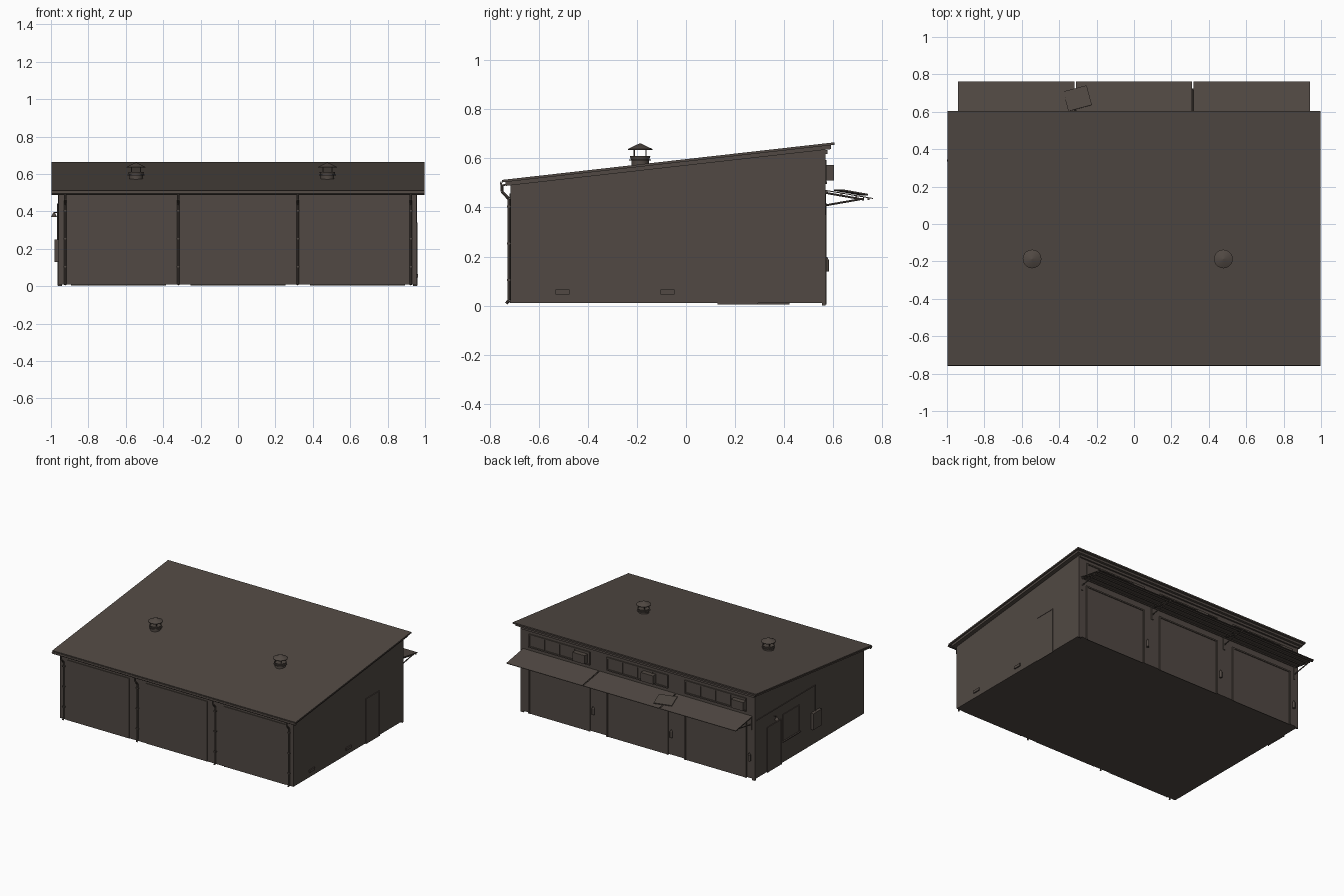
import bpy, bmesh, math
from mathutils import Matrix, Vector

if "Cube" in bpy.data.objects:
    bpy.data.objects.remove(bpy.data.objects["Cube"])

brown = bpy.data.materials.new("dark_brown")
brown.diffuse_color = (0.082, 0.066, 0.056, 1)
brown.use_nodes = True
brown.node_tree.nodes["Principled BSDF"].inputs["Base Color"].default_value = brown.diffuse_color


def finish(name, bm, smooth=False):
    bmesh.ops.recalc_face_normals(bm, faces=bm.faces)
    me = bpy.data.meshes.new(name)
    bm.to_mesh(me)
    bm.free()
    me.materials.append(brown)
    ob = bpy.data.objects.new(name, me)
    bpy.context.collection.objects.link(ob)
    if smooth:
        bpy.ops.object.select_all(action='DESELECT')
        ob.select_set(True)
        bpy.context.view_layer.objects.active = ob
        bpy.ops.object.shade_smooth_by_angle(angle=math.radians(40))
    return ob


def add_box(bm, x0, x1, y0, y1, z0, z1):
    m = Matrix.Translation(((x0 + x1) / 2, (y0 + y1) / 2, (z0 + z1) / 2)) @ \
        Matrix.Diagonal((abs(x1 - x0), abs(y1 - y0), abs(z1 - z0), 1))
    bmesh.ops.create_cube(bm, size=1, matrix=m)


def boxes(name, *items):
    bm = bmesh.new()
    for b in items:
        add_box(bm, *b)
    return finish(name, bm)


def prism(name, profile, x0, x1):
    """Extrude a (y, z) profile along x."""
    bm = bmesh.new()
    f = bm.faces.new([bm.verts.new((x0, y, z)) for y, z in profile])
    r = bmesh.ops.extrude_face_region(bm, geom=[f])
    vs = [v for v in r["geom"] if isinstance(v, bmesh.types.BMVert)]
    bmesh.ops.translate(bm, verts=vs, vec=(x1 - x0, 0, 0))
    return finish(name, bm)


def add_rod(bm, a, b, r, seg=8):
    a, b = Vector(a), Vector(b)
    d = b - a
    m = Matrix.Translation((a + b) / 2) @ d.to_track_quat('Z', 'Y').to_matrix().to_4x4()
    bmesh.ops.create_cone(bm, cap_ends=True, segments=seg, radius1=r, radius2=r,
                          depth=d.length, matrix=m)


def add_cone(bm, x, y, z0, z1, r1, r2, seg=20):
    bmesh.ops.create_cone(bm, cap_ends=True, segments=seg, radius1=r1, radius2=r2,
                          depth=z1 - z0, matrix=Matrix.Translation((x, y, (z0 + z1) / 2)))


L, R, F, B = -0.96, 0.955, -0.715, 0.565   # wall planes


def roof_z(y):
    return 0.512 + 0.113 * (y + 0.75)


def slab(name, y0, y1, drop0, drop1, x):
    prism(name, [(y0, roof_z(y0) - drop0), (y1, roof_z(y1) - drop0),
                 (y1, roof_z(y1) - drop1), (y0, roof_z(y0) - drop1)], -x, x)


# Walls and mono-pitch roof
prism("walls", [(F, 0.01), (B, 0.01), (B, roof_z(B) - 0.02), (F, roof_z(F) - 0.02)], L, R)
slab("roof_sheet", -0.75, 0.605, 0, 0.010, 0.997)
slab("roof_deck", -0.735, 0.59, 0.009, 0.026, 0.985)
boxes("eave_beam", (L, R, B, B + 0.012, 0.618, 0.634))
boxes("corner_posts", (R - 0.02, R + 0.003, B - 0.01, B + 0.003, 0, 0.625),
      (L - 0.003, L + 0.02, B - 0.01, B + 0.003, 0, 0.625))

# Gutter along the front eave
prism("gutter", [(-0.752, 0.506), (-0.756, 0.506), (-0.758, 0.495), (-0.75, 0.488),
                 (-0.738, 0.488), (-0.735, 0.496), (-0.739, 0.496), (-0.749, 0.493)], -0.997, 0.997)

# Downpipes with brackets
for i, x in enumerate((-0.924, -0.319, 0.319, 0.924)):
    bm = bmesh.new()
    path = [(-0.75, 0.492), (-0.75, 0.465), (-0.722, 0.435), (-0.722, 0.022), (-0.732, 0.008)]
    for p, q in zip(path, path[1:]):
        add_rod(bm, (x, *p), (x, *q), 0.006)
    for z in (0.1, 0.25, 0.4):
        add_box(bm, x - 0.009, x + 0.009, -0.73, F, z, z + 0.008)
    finish(f"downpipe_{i}", bm, True)

# Bays: front panels, rear doors, transom windows, window coolers and extinguishers
for i, cx in enumerate((-0.64, 0.0, 0.64)):
    x0, x1 = cx - 0.246, cx + 0.246
    boxes(f"front_panel_{i}", (x0, x1, F - 0.003, F, 0.01, 0.452))
    boxes(f"front_trim_{i}", (x0 - 0.006, x1 + 0.006, F - 0.005, F, 0.45, 0.456),
          (x0 - 0.006, x0, F - 0.005, F, 0.01, 0.456), (x1, x1 + 0.006, F - 0.005, F, 0.01, 0.456))
    boxes(f"rear_door_{i}", (x0, x1, B, B + 0.002, 0.004, 0.41))
    boxes(f"rear_door_frame_{i}", (x0 - 0.008, x1 + 0.008, B, B + 0.008, 0.408, 0.418),
          (x0 - 0.008, x0 + 0.004, B, B + 0.008, 0.005, 0.41),
          (x1 - 0.004, x1 + 0.008, B, B + 0.008, 0.005, 0.41))
    w = (x1 - x0) / 4
    bars = [(x0 + k * w - 0.005, x0 + k * w + 0.005, B, B + 0.008, 0.5, 0.59) for k in range(5)]
    boxes(f"window_frame_{i}", (x0 - 0.005, x1 + 0.005, B, B + 0.008, 0.585, 0.594),
          (x0 - 0.005, x1 + 0.005, B, B + 0.01, 0.496, 0.505), *bars)
    boxes(f"window_glass_{i}", (x0, x1, B, B + 0.002, 0.5, 0.59))
    ax = (-0.84, -0.1, 0.46)[i]
    boxes(f"window_cooler_{i}", (ax - 0.05, ax + 0.05, B, 0.602, 0.51, 0.573))
    bm = bmesh.new()
    ex = x0 - 0.034
    add_cone(bm, ex, B + 0.008, 0.14, 0.185, 0.01, 0.01, 12)
    add_cone(bm, ex, B + 0.008, 0.185, 0.198, 0.009, 0.003, 12)
    finish(f"extinguisher_{i}", bm, True)

# Awnings over the rear doors, with rails
slope = lambda y: 0.472 - 0.17 * (y - B)
for i, (x0, x1) in enumerate(((-0.94, -0.319), (-0.31, 0.31), (0.319, 0.94))):
    prism(f"awning_sheet_{i}", [(B, slope(B)), (0.762, slope(0.762)),
                                (0.762, slope(0.762) - 0.004), (B, slope(B) - 0.004)], x0, x1)
    boxes(f"awning_rails_{i}", *[(x0, x1, y, y + 0.007, slope(y) - 0.012, slope(y) - 0.003)
                                 for y in (0.57, 0.63, 0.69, 0.74)])

# Awning brackets
for i, x in enumerate((-0.93, -0.315, 0.315, 0.93)):
    bm = bmesh.new()
    add_rod(bm, (x, B, 0.46), (x, 0.725, 0.432), 0.004)
    add_rod(bm, (x, B, 0.408), (x, 0.725, 0.436), 0.004)
    add_box(bm, x - 0.008, x + 0.008, B, B + 0.006, 0.37, 0.47)
    finish(f"awning_bracket_{i}", bm)

# Loose patch lying on the awning
patch = boxes("awning_patch", (-0.065, 0.065, -0.055, 0.055, -0.003, 0.003))
patch.location = (-0.302, 0.672, slope(0.672) + 0.008)
patch.rotation_euler = (-0.17, 0, math.radians(15))

# Roof ventilators
for i, x in enumerate((-0.545, 0.478)):
    y = -0.187
    bm = bmesh.new()
    add_cone(bm, x, y, 0.555, 0.592, 0.036, 0.036)
    add_cone(bm, x, y, 0.592, 0.596, 0.045, 0.045)
    add_cone(bm, x, y, 0.596, 0.610, 0.038, 0.042)
    add_cone(bm, x, y, 0.634, 0.638, 0.05, 0.05)
    add_cone(bm, x, y, 0.638, 0.661, 0.05, 0.002)
    for k in range(4):
        a = math.pi / 4 + k * math.pi / 2
        px, py = x + 0.034 * math.cos(a), y + 0.034 * math.sin(a)
        add_rod(bm, (px, py, 0.605), (px, py, 0.636), 0.003, 6)
    finish(f"roof_vent_{i}", bm, True)


def side_frame(name, x, out, y0, y1, z0, z1):
    """Panel with a thin raised border on a side wall."""
    t, e = 0.006, x + out * 0.005
    boxes(name, (x, x + out * 0.002, y0, y1, z0, z1), (x, e, y0 - t, y0, z0, z1 + t),
          (x, e, y1, y1 + t, z0, z1 + t), (x, e, y0, y1, z1, z1 + t))


# Right wall: door and low air vents
side_frame("right_door", R, 1, 0.135, 0.287, 0.004, 0.334)
for i, y in enumerate((-0.503, -0.075)):
    boxes(f"air_vent_{i}", (R, R + 0.008, y - 0.029, y + 0.029, 0.046, 0.065))

# Left wall: door, window, lamp, meter cabinet and conduit
side_frame("left_door", L, -1, 0.26, 0.415, 0.004, 0.334)
side_frame("left_window", L, -1, 0.05, 0.235, 0.17, 0.36)
boxes("left_window_sill", (L - 0.012, L, 0.04, 0.245, 0.163, 0.17))
boxes("meter_cabinet", (L - 0.022, L, -0.19, -0.09, 0.13, 0.25))
bm = bmesh.new()
add_rod(bm, (L - 0.004, -0.14, 0.25), (L - 0.004, -0.14, 0.44), 0.004)
add_rod(bm, (L - 0.004, -0.14, 0.44), (L - 0.004, 0.55, 0.44), 0.003)
finish("conduit", bm)
bm = bmesh.new()
add_rod(bm, (L, 0.34, 0.393), (L - 0.024, 0.34, 0.393), 0.003)
add_cone(bm, L - 0.024, 0.34, 0.37, 0.395, 0.016, 0.004, 12)
finish("wall_lamp", bm, True)
